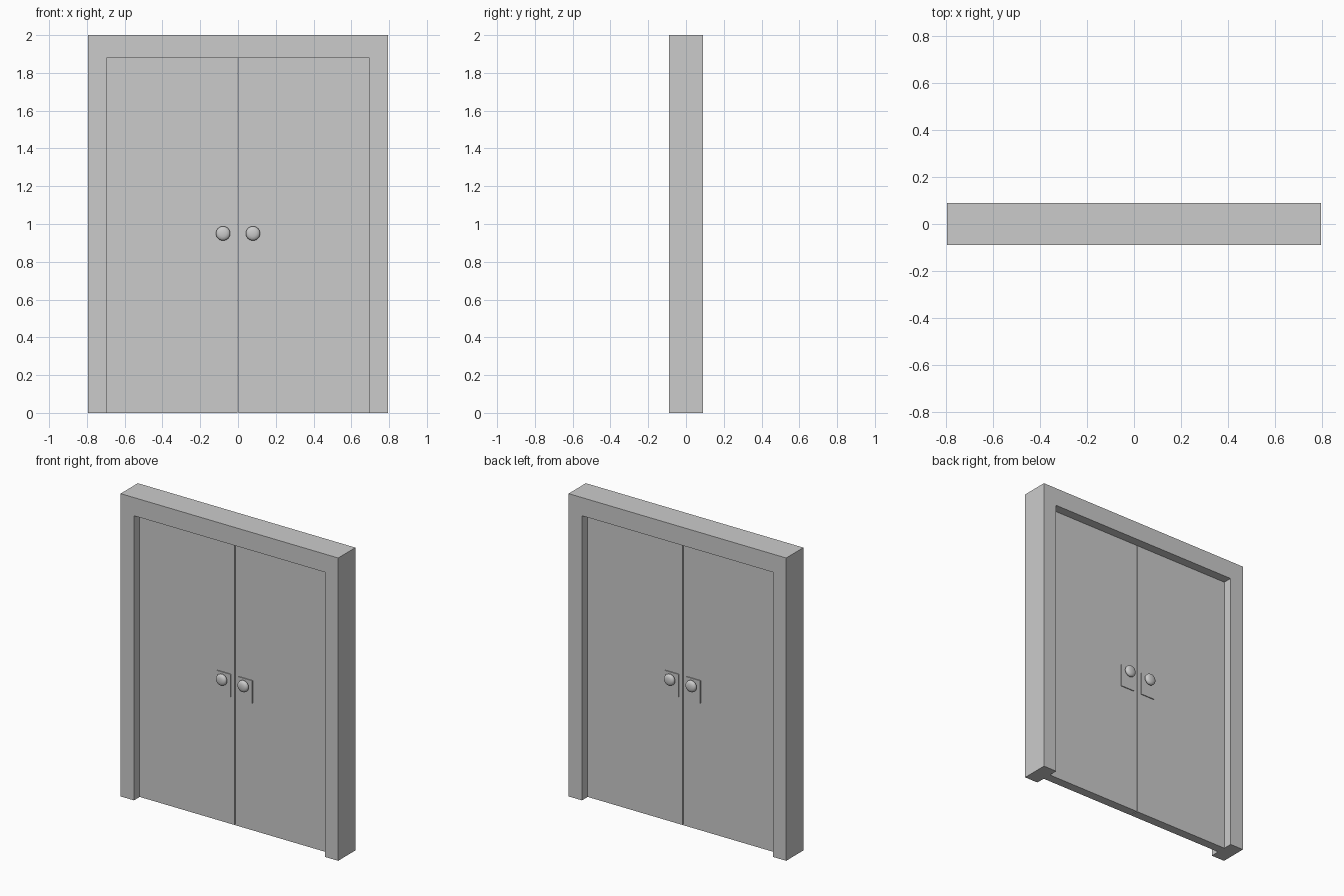
import bpy, bmesh
from math import radians
from mathutils import Matrix

if "Cube" in bpy.data.objects:
    bpy.data.objects.remove(bpy.data.objects["Cube"])

W, D, H = 0.795, 0.09, 2.0        # frame half width, half depth, height
OW, OH = 0.697, 1.88              # opening half width, height
DOOR_Y = 0.03                     # door half thickness
GAP = 0.003                       # half gap between doors


def finish(name, bm):
    bmesh.ops.recalc_face_normals(bm, faces=bm.faces[:])
    mesh = bpy.data.meshes.new(name)
    bm.to_mesh(mesh)
    bm.free()
    ob = bpy.data.objects.new(name, mesh)
    bpy.context.collection.objects.link(ob)
    return ob


def box(name, x0, x1, y0, y1, z0, z1):
    bm = bmesh.new()
    size = Matrix.Diagonal((x1 - x0, y1 - y0, z1 - z0, 1))
    pos = Matrix.Translation(((x0 + x1) / 2, (y0 + y1) / 2, (z0 + z1) / 2))
    bmesh.ops.create_cube(bm, size=1, matrix=pos @ size)
    return finish(name, bm)


def lathe_knob(name, x, z, side):
    # profile: (radius, distance out from the door face)
    profile = [(0, 0.004), (0.017, 0.004), (0.017, 0.016), (0.030, 0.018),
               (0.037, 0.024), (0.038, 0.031), (0.036, 0.037),
               (0.030, 0.043), (0.017, 0.047), (0, 0.048)]
    bm = bmesh.new()
    verts = [bm.verts.new((x + r, side * (DOOR_Y + d), z)) for r, d in profile]
    edges = [bm.edges.new(p) for p in zip(verts, verts[1:])]
    bmesh.ops.spin(bm, geom=verts + edges, cent=(x, 0, z), axis=(0, 1, 0),
                   angle=radians(360), steps=24)
    bmesh.ops.remove_doubles(bm, verts=bm.verts[:], dist=0.0002)
    ob = finish(name, bm)
    bpy.ops.object.select_all(action='DESELECT')
    ob.select_set(True)
    bpy.context.view_layer.objects.active = ob
    bpy.ops.object.shade_smooth_by_angle(angle=radians(35))


# door frame: one U-shaped outline extruded through its depth
bm = bmesh.new()
outline = [(-W, 0), (-W, H), (W, H), (W, 0), (OW, 0), (OW, OH), (-OW, OH), (-OW, 0)]
face = bm.faces.new([bm.verts.new((x, -D, z)) for x, z in outline])
ext = bmesh.ops.extrude_face_region(bm, geom=[face])
bmesh.ops.translate(bm, vec=(0, 2 * D, 0),
                    verts=[v for v in ext["geom"] if isinstance(v, bmesh.types.BMVert)])
finish("door_frame", bm)

for sx, label in ((-1, "left"), (1, "right")):
    # door leaf
    x0, x1 = sorted((sx * GAP, sx * OW))
    box(label + "_door", x0, x1, -DOOR_Y, DOOR_Y, 0, OH)
    # backplate and knob on both faces
    cx = sx * 0.079
    for sy, face_name in ((-1, "front"), (1, "back")):
        y0, y1 = sorted((sy * (DOOR_Y - 0.002), sy * (DOOR_Y + 0.006)))
        box(f"{label}_{face_name}_plate", cx - 0.05, cx + 0.05, y0, y1, 0.84, 0.99)
        lathe_knob(f"{label}_{face_name}_knob", cx, 0.95, sy)
